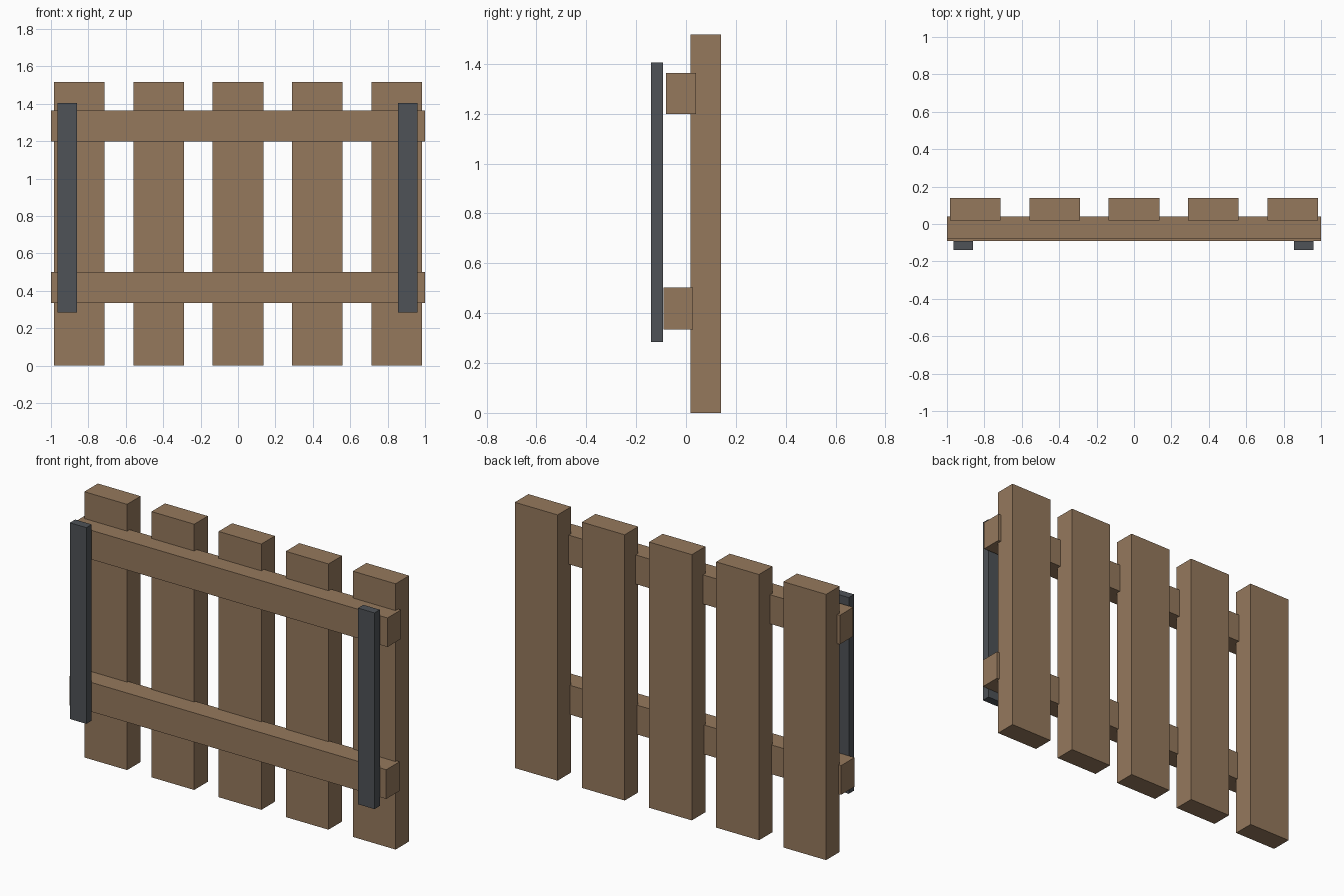
import bpy

if "Cube" in bpy.data.objects:
    bpy.data.objects.remove(bpy.data.objects["Cube"])


def flat_colour(name, rgb):
    mat = bpy.data.materials.new(name)
    mat.diffuse_color = (*rgb, 1.0)
    mat.use_nodes = True
    mat.node_tree.nodes["Principled BSDF"].inputs["Base Color"].default_value = mat.diffuse_color
    return mat


def box(name, x, y, z, mat):
    """Box spanning the given (min, max) ranges."""
    spans = (x, y, z)
    bpy.ops.mesh.primitive_cube_add(size=1, location=[(a + b) / 2 for a, b in spans])
    obj = bpy.context.object
    obj.name = name
    obj.scale = [b - a for a, b in spans]
    bpy.ops.object.transform_apply(location=False, rotation=False, scale=True)
    obj.data.materials.append(mat)
    return obj


wood = flat_colour("brown wood", (0.30, 0.19, 0.108))
iron = flat_colour("dark iron", (0.077, 0.085, 0.095))

# Five upright slats
for i in range(5):
    cx = (i - 2) * 0.424
    box(f"slat_{i + 1}", (cx - 0.135, cx + 0.135), (0.018, 0.14), (0, 1.517), wood)

# Cross rails, sunk slightly into the slats
box("upper_rail", (-1, 1), (-0.08, 0.041), (1.198, 1.364), wood)
box("lower_rail", (-1, 1), (-0.091, 0.029), (0.335, 0.502), wood)

# Metal straps at both ends, in front of the rails
for name, cx in (("left_strap", -0.912), ("right_strap", 0.908)):
    box(name, (cx - 0.052, cx + 0.052), (-0.14, -0.092), (0.285, 1.405), iron)
